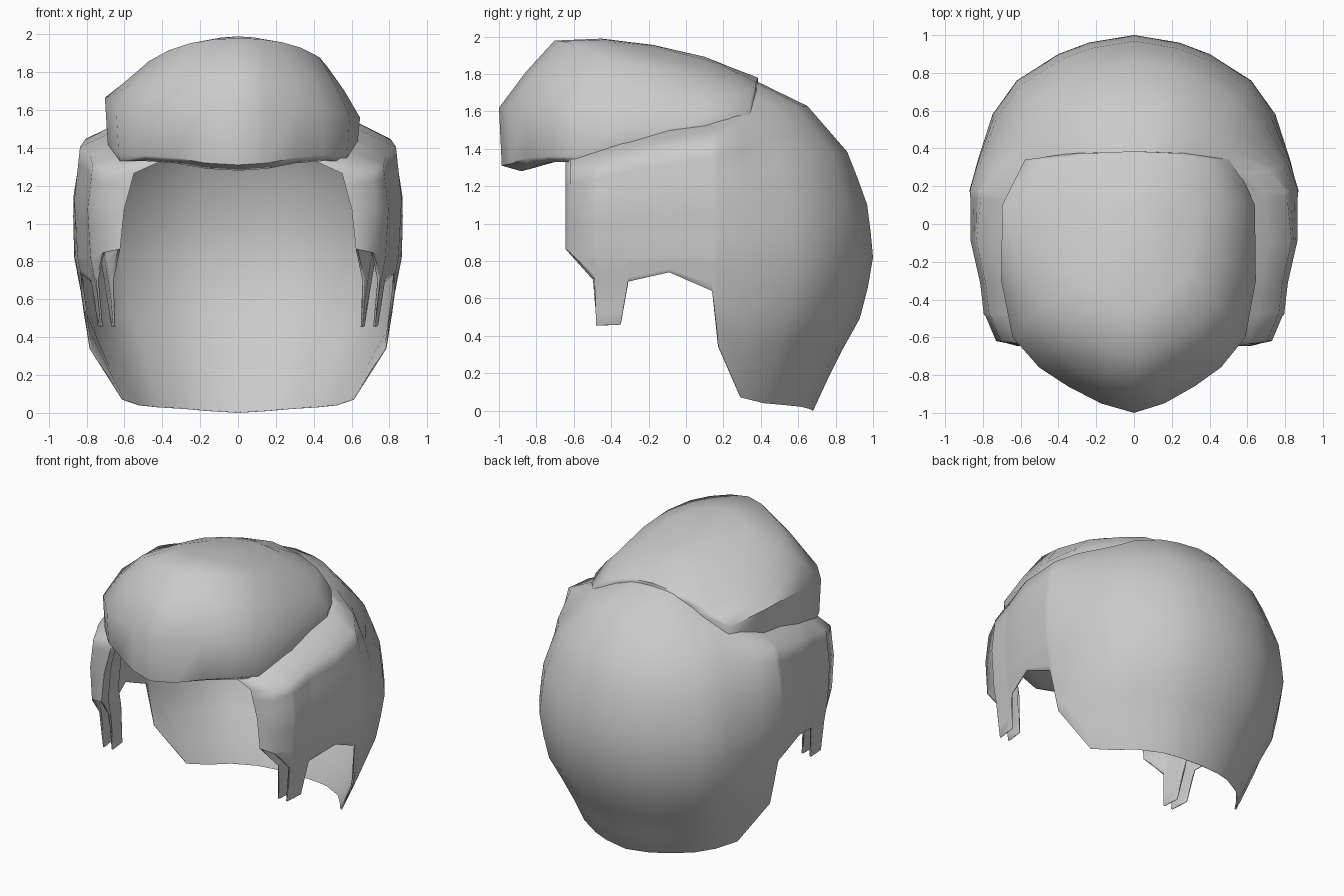
import bpy, bmesh, math

cube = bpy.data.objects.get("Cube")
if cube:
    bpy.data.objects.remove(cube)

grey = bpy.data.materials.new("hair grey")
grey.use_nodes = True
COLOUR = (0.6, 0.6, 0.6, 1)
grey.diffuse_color = COLOUR
grey.node_tree.nodes["Principled BSDF"].inputs["Base Color"].default_value = COLOUR


def lookup(table, t):
    """Piecewise linear value from (position, value) pairs."""
    if t <= table[0][0]:
        return table[0][1]
    for (a, va), (b, vb) in zip(table, table[1:]):
        if t <= b:
            return va + (vb - va) * (t - a) / (b - a)
    return table[-1][1]


def loft(name, columns, closed, thickness, apex=None):
    """Skin a list of point columns, optionally closed round and capped."""
    bm = bmesh.new()
    grid = [[bm.verts.new(p) for p in col] for col in columns]
    pairs = list(zip(grid, grid[1:]))
    if closed:
        pairs.append((grid[-1], grid[0]))
    tip = bm.verts.new(apex) if apex else None
    for a, b in pairs:
        for i in range(len(a) - 1):
            bm.faces.new((a[i], b[i], b[i + 1], a[i + 1]))
        if tip:
            bm.faces.new((a[-1], b[-1], tip))
    mesh = bpy.data.meshes.new(name)
    bm.to_mesh(mesh)
    bm.free()
    mesh.materials.append(grey)
    obj = bpy.data.objects.new(name, mesh)
    bpy.context.collection.objects.link(obj)
    bpy.ops.object.select_all(action='DESELECT')
    obj.select_set(True)
    bpy.context.view_layer.objects.active = obj
    bpy.ops.object.shade_smooth_by_angle(angle=math.radians(60))
    solid = obj.modifiers.new("thickness", 'SOLIDIFY')
    solid.thickness = thickness
    solid.offset = -1
    weighted = obj.modifiers.new("even shading", 'WEIGHTED_NORMAL')
    weighted.keep_sharp = True


# Back and side shell: stations round the head as (x, y, lower edge, upper edge)
MID = 0.82
STATIONS = [
    (0, 1, 0, 1.76), (.24, .96, .01, 1.76), (.40, .90, .02, 1.76), (.62, .76, .03, 1.74),
    (.75, .58, .04, 1.70), (.84, .33, .07, 1.60), (.88, .18, .34, 1.55), (.875, .14, .64, 1.54),
    (.865, -.09, .74, 1.50), (.815, -.31, .69, 1.45), (.81, -.35, .46, 1.44),
    (.795, -.48, .455, 1.39), (.785, -.49, .70, 1.39), (.73, -.62, .85, 1.35)]
# The front edge folds inward and back behind each sideburn
FOLD = [(.635, -.645, .87, 1.33), (.69, -.49, .70, 1.35), (.71, -.475, .455, 1.35),
        (.72, -.36, .46, 1.37), (.73, -.32, .70, 1.38)]
SIDE_LOW = [(0, .70), (.07, .74), (.34, .90), (.6, .93), (MID, .98)]
BACK_LOW = [(0, .68), (.26, .80), (.53, .95), (MID, 1)]
SIDE_UP = [(0, .98), (.45, 1), (.86, .965), (1, .73), (1.05, .55)]
BACK_UP = [(0, 1), (.28, .975), (.59, .87), (.86, .65), (1, .38), (1.03, .2)]


def shell_column(x, y, low, high, taper=0):
    back = min(max((y + .1) / .7, 0), 1) ** 2
    points = []
    for i in range(5):
        z = low + (MID - low) * i / 5 if low < MID else low - .001 * (5 - i)
        points.append((z, lookup(SIDE_LOW, z), lookup(BACK_LOW, z)))
    start = max(low, MID)
    for f in (0, .15, .3, .45, .6, .73, .86, .94, 1, 1.04):
        z = start + (high - start) * f
        narrow = 1 - taper * f
        points.append((z, lookup(SIDE_UP, f) * narrow, lookup(BACK_UP, f)))
    return [(x * (s + (b - s) * back), y * (1 + (b - 1) * back), z) for z, s, b in points]


half = [shell_column(*s) for s in STATIONS] + [shell_column(*s, .12) for s in FOLD]
mirrored = [[(-x, y, z) for x, y, z in col] for col in half[1:]]
# Columns run from the left fold round the back to the right fold
loft("hair_shell", half[::-1] + mirrored, False, .012)

# Swept front: outline as (x, y, rim height, widest height, extra height on the right)
OUTLINE = [
    (0, -1, 1.30, 1.62, 0), (.16, -.95, 1.31, 1.62, 0), (.32, -.86, 1.34, 1.61, 0),
    (.46, -.76, 1.35, 1.60, 0), (.59, -.60, 1.35, 1.57, .03), (.645, -.30, 1.42, 1.56, .10),
    (.64, .10, 1.49, 1.57, .10), (.53, .34, 1.47, 1.55, .05),
    (.3, .375, 1.58, 1.66, 0), (0, .385, 1.62, 1.69, 0)]
RIDGE = [(-.8, 1.94), (-.7, 1.98), (-.55, 1.995), (-.29, 1.98), (.08, 1.9), (.38, 1.78)]
CENTRE = .1


def top_height(x, y):
    return lookup(RIDGE, y) - .58 * x * x


def quiff_column(x, y, rim, wide):
    def inset(s):
        return x * s, y if y > .3 and s > .6 else CENTRE + (y - CENTRE) * s
    a, b = inset(.73)
    upper = top_height(a, b)
    front = max(0, -y - .5)
    col = [(x * .92, y + .6 * front, rim + .03), (x * .97, y + .24 * front, rim - .02),
           (x * .98, y + .03 * front, rim + .01), (x, y, wide)]
    col.append((*inset(.87), wide * .47 + upper * .53))
    col.append((a, b, upper))
    for s in (.5, .25):
        px, py = inset(s)
        col.append((px, py, top_height(px, py)))
    return col


left = [quiff_column(x, y, rim, wide) for x, y, rim, wide, _ in OUTLINE]
right = [quiff_column(-x * 1.09, y, rim, wide + extra)
         for x, y, rim, wide, extra in OUTLINE[-2:0:-1]]
loft("swept_front", left + right, True, .012, (0, CENTRE, top_height(0, CENTRE)))
